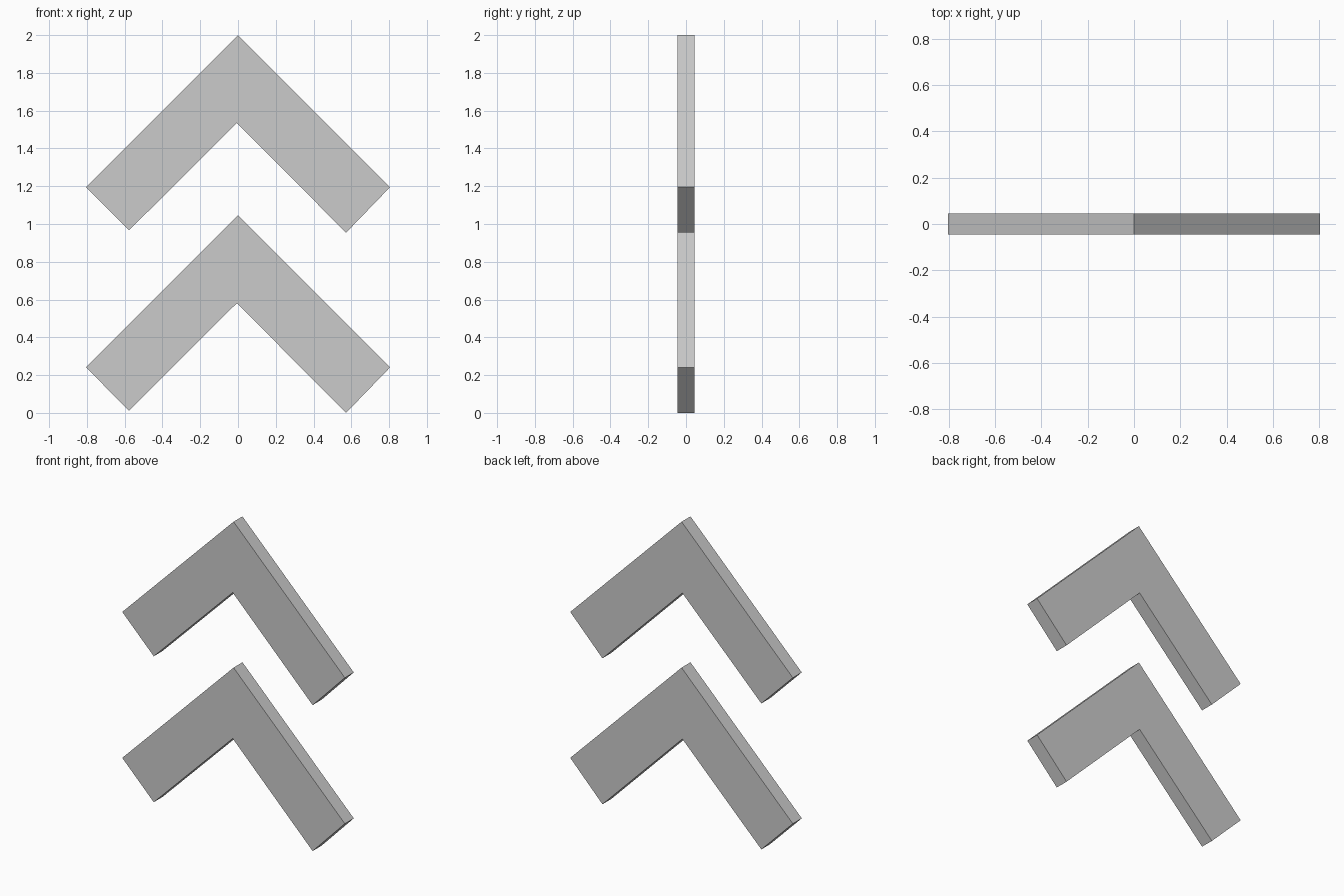
import bpy, bmesh

if "Cube" in bpy.data.objects:
    bpy.data.objects.remove(bpy.data.objects["Cube"])

HALF_DEPTH = 0.046
# Chevron outline in x, z
PROFILE = [(0, 1.046), (-0.805, 0.241), (-0.577, 0.012),
           (-0.006, 0.581), (0.572, 0.0), (0.805, 0.241)]


def chevron(name, z):
    """Extrude the outline through its depth, raised by z."""
    bm = bmesh.new()
    face = bm.faces.new([bm.verts.new((x, -HALF_DEPTH, h + z)) for x, h in PROFILE])
    res = bmesh.ops.extrude_face_region(bm, geom=[face], use_keep_orig=True)
    back = [v for v in res["geom"] if isinstance(v, bmesh.types.BMVert)]
    bmesh.ops.translate(bm, verts=back, vec=(0, 2 * HALF_DEPTH, 0))
    bmesh.ops.recalc_face_normals(bm, faces=bm.faces)
    mesh = bpy.data.meshes.new(name)
    bm.to_mesh(mesh)
    bm.free()
    obj = bpy.data.objects.new(name, mesh)
    bpy.context.collection.objects.link(obj)


# Two stacked chevrons
chevron("lower_chevron", 0)
chevron("upper_chevron", 0.954)
